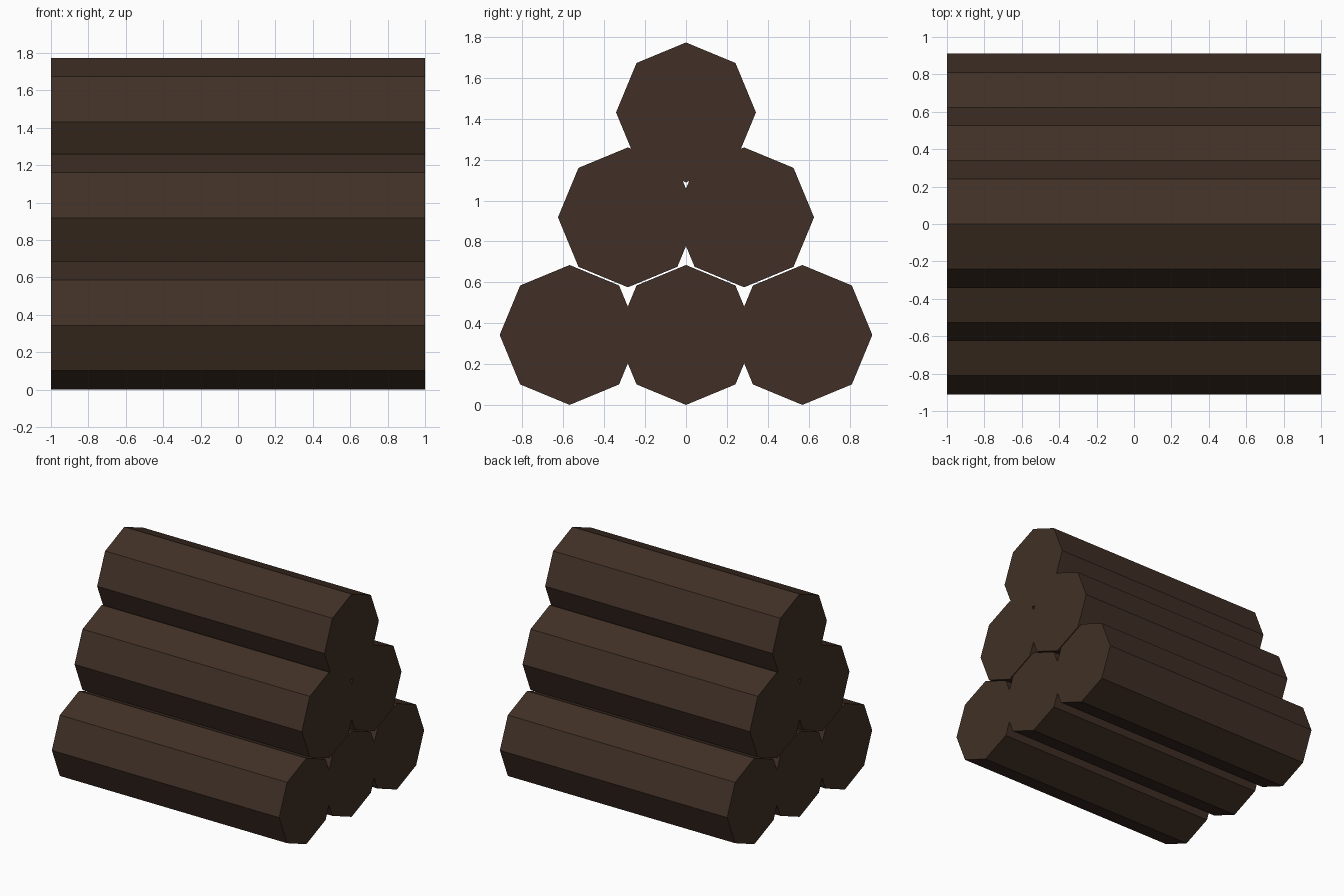
import bpy
import math

if "Cube" in bpy.data.objects:
    bpy.data.objects.remove(bpy.data.objects["Cube"])

R = 0.342        # log radius (corner to centre)
LENGTH = 2.0

bark = bpy.data.materials.new("dark brown wood")
bark.diffuse_color = (0.052, 0.030, 0.019, 1.0)
bark.use_nodes = True
bark.node_tree.nodes["Principled BSDF"].inputs["Base Color"].default_value = bark.diffuse_color


def add_log(name, y, z):
    """Eight-sided log lying along x, with a corner pointing straight up."""
    bpy.ops.mesh.primitive_cylinder_add(
        vertices=8, radius=R, depth=LENGTH,
        location=(0, y, z), rotation=(0, math.pi / 2, 0))
    log = bpy.context.object
    log.name = name
    log.data.materials.append(bark)


# Stacked rows: (row name, centre height, y positions)
rows = [
    ("bottom_log", 0.343, (-0.569, 0.0, 0.569)),
    ("middle_log", 0.918, (-0.284, 0.284)),
    ("top_log", 1.431, (0.0,)),
]
for row_name, z, ys in rows:
    for i, y in enumerate(ys, 1):
        add_log(f"{row_name}_{i}", y, z)
